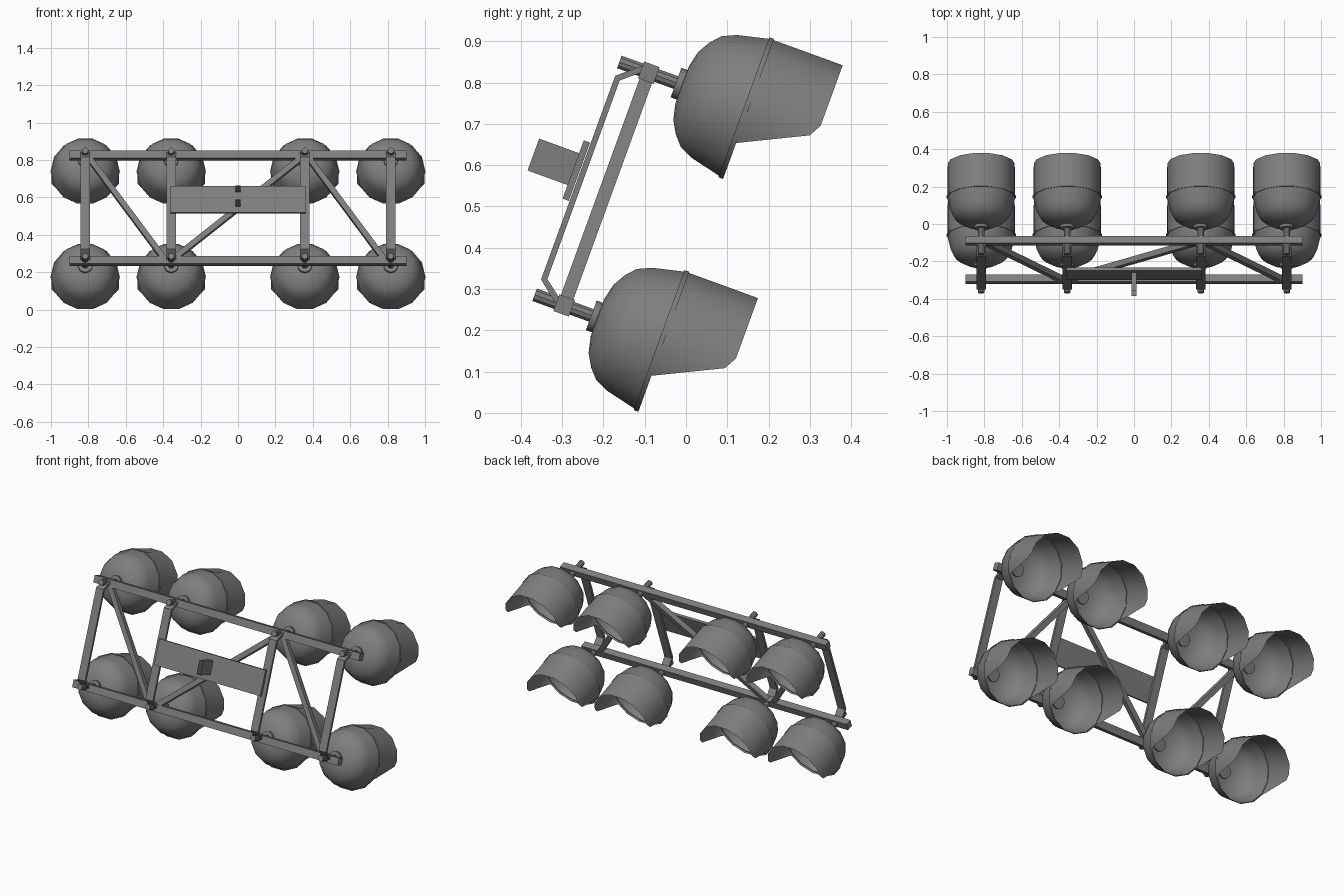
import bpy, bmesh, math
from mathutils import Matrix, Vector

if "Cube" in bpy.data.objects:
    bpy.data.objects.remove(bpy.data.objects["Cube"], do_unlink=True)

grey = bpy.data.materials.new("grey metal")
grey.use_nodes = True
grey.diffuse_color = (0.21, 0.21, 0.21, 1)
grey.node_tree.nodes["Principled BSDF"].inputs["Base Color"].default_value = (0.21, 0.21, 0.21, 1)

# Everything is laid out in the plane of the rack: x across, y along the lamp
# axis, z up the rack, with the upper rail at the origin.
RACK = Matrix.Translation((0, -0.09, 0.824)) @ Matrix.Rotation(math.radians(-20), 4, 'X')
DROP = -0.6
INNER, OUTER = 0.357, 0.817
COLUMNS = (-OUTER, -INNER, INNER, OUTER)
SIDES = 14
STEP = 2 * math.pi / SIDES


def finish(name, bm, smooth=False, solid=True):
    if solid:
        bmesh.ops.recalc_face_normals(bm, faces=bm.faces)
    for f in bm.faces:
        f.smooth = smooth
    for e in bm.edges:
        e.smooth = len(e.link_faces) == 2 and e.calc_face_angle(0) < 0.6
    me = bpy.data.meshes.new(name)
    bm.to_mesh(me)
    bm.free()
    me.materials.append(grey)
    return place(name, me)


def place(name, me, offset=(0, 0, 0)):
    ob = bpy.data.objects.new(name, me)
    bpy.context.collection.objects.link(ob)
    ob.matrix_world = RACK @ Matrix.Translation(offset)
    return ob


def box(name, center, size):
    bm = bmesh.new()
    bmesh.ops.create_cube(bm, size=1)
    bmesh.ops.transform(bm, matrix=Matrix.Translation(center) @ Matrix.Diagonal((*size, 1)), verts=bm.verts)
    return finish(name, bm)


def strut(name, x0, x1):
    """Square diagonal bar between the upper and lower rails."""
    a, b = Vector((x0, 0, 0)), Vector((x1, 0, DROP))
    d = b - a
    bm = bmesh.new()
    bmesh.ops.create_cube(bm, size=1)
    turn = Matrix.Rotation(math.atan2(d.x, d.z), 4, 'Y')
    m = Matrix.Translation((a + b) / 2) @ turn @ Matrix.Diagonal((0.03, 0.032, d.length, 1))
    bmesh.ops.transform(bm, matrix=m, verts=bm.verts)
    return finish(name, bm)


def skin(bm, rows, closed):
    """Bridge neighbouring rows of vertices with quads."""
    for r0, r1 in zip(rows, rows[1:]):
        n = len(r0)
        for i in range(n if closed else n - 1):
            j = (i + 1) % n
            bm.faces.new((r0[i], r1[i], r1[j], r0[j]))


def lathe(name, profile, sides, caps):
    bm = bmesh.new()
    rows = [[bm.verts.new((r * math.cos(k * 2 * math.pi / sides), y, r * math.sin(k * 2 * math.pi / sides)))
             for k in range(sides)] for y, r in profile]
    skin(bm, rows, True)
    if caps:
        bm.faces.new(rows[0])
        bm.faces.new(rows[-1])
    return finish(name, bm, True)


def repeat(ob):
    """Copy one part to all eight lamp positions."""
    me, name = ob.data, ob.name
    bpy.data.objects.remove(ob)
    for row, z in (("upper", 0), ("lower", DROP)):
        for i, x in enumerate(COLUMNS):
            place(f"{row}_{name}_{i + 1}", me, (x, 0, z))


# Lamp housings: open bowls with a small lip
repeat(lathe("lamp_bowl", [(0.085, 0.002), (0.086, 0.05), (0.095, 0.09), (0.113, 0.122), (0.135, 0.147),
                           (0.17, 0.163), (0.245, 0.181), (0.245, 0.185), (0.257, 0.185)], SIDES, False))

# Visors: open hoods cut away underneath
half = [(-29, 0.258), (-25.7, 0.275), (-3, 0.418), (7, 0.435)]
stations = [(math.radians(a), y) for a, y in half]
stations += [(k * STEP, 0.435) for k in range(1, SIDES // 2)]
stations += [(math.pi - math.radians(a), y) for a, y in reversed(half)]
bm = bmesh.new()
rows = [[], []]
for ang, tip in stations:
    r = 0.182 * math.cos(STEP / 2) / math.cos(ang % STEP - STEP / 2)
    for row, y in zip(rows, (0.25, tip)):
        row.append(bm.verts.new((r * math.cos(ang), y, r * math.sin(ang))))
skin(bm, rows, False)
repeat(finish("lamp_visor", bm, True))

# Mounting rods and collars
repeat(lathe("lamp_rod", [(-0.076, 0.017), (0.09, 0.017)], 10, True))
repeat(lathe("lamp_collar", [(0.07, 0.038), (0.095, 0.038)], 12, True))

# Rails and diagonal braces
box("upper_rail", (0, 0, 0), (1.8, 0.04, 0.043))
box("lower_rail", (0, 0, DROP), (1.8, 0.04, 0.043))
strut("left_brace", INNER + 0.01, OUTER - 0.03)
strut("middle_brace", INNER, -INNER)
strut("right_brace", -OUTER + 0.01, -INNER - 0.03)

# Bent uprights: a cranked strip given width
outer = [(-0.018, 0.013), (-0.074, -0.035), (-0.074, DROP + 0.04), (-0.018, DROP - 0.005)]
inner = [(-0.018, -0.006), (-0.06, -0.042), (-0.06, DROP + 0.046), (-0.018, DROP + 0.014)]
for i, x in enumerate(COLUMNS):
    bm = bmesh.new()
    rows = [[bm.verts.new((x + s * 0.025, y, z)) for s, (y, z) in
             ((-1, o), (1, o), (1, n), (-1, n))] for o, n in zip(outer, inner)]
    skin(bm, rows, True)
    bm.faces.new(rows[0])
    bm.faces.new(rows[-1])
    finish(f"upright_{i + 1}", bm)

# Central plate with an open-fronted socket
box("center_plate", (0, -0.084, -0.283), (0.72, 0.016, 0.15))
bm = bmesh.new()
rows = [[bm.verts.new((sx * 0.013, y, -0.282 + sz * 0.041)) for sx, sz in
         ((-1, -1), (1, -1), (1, 1), (-1, 1))] for y in (-0.195, -0.09)]
skin(bm, rows, True)
finish("plate_socket", bm)
